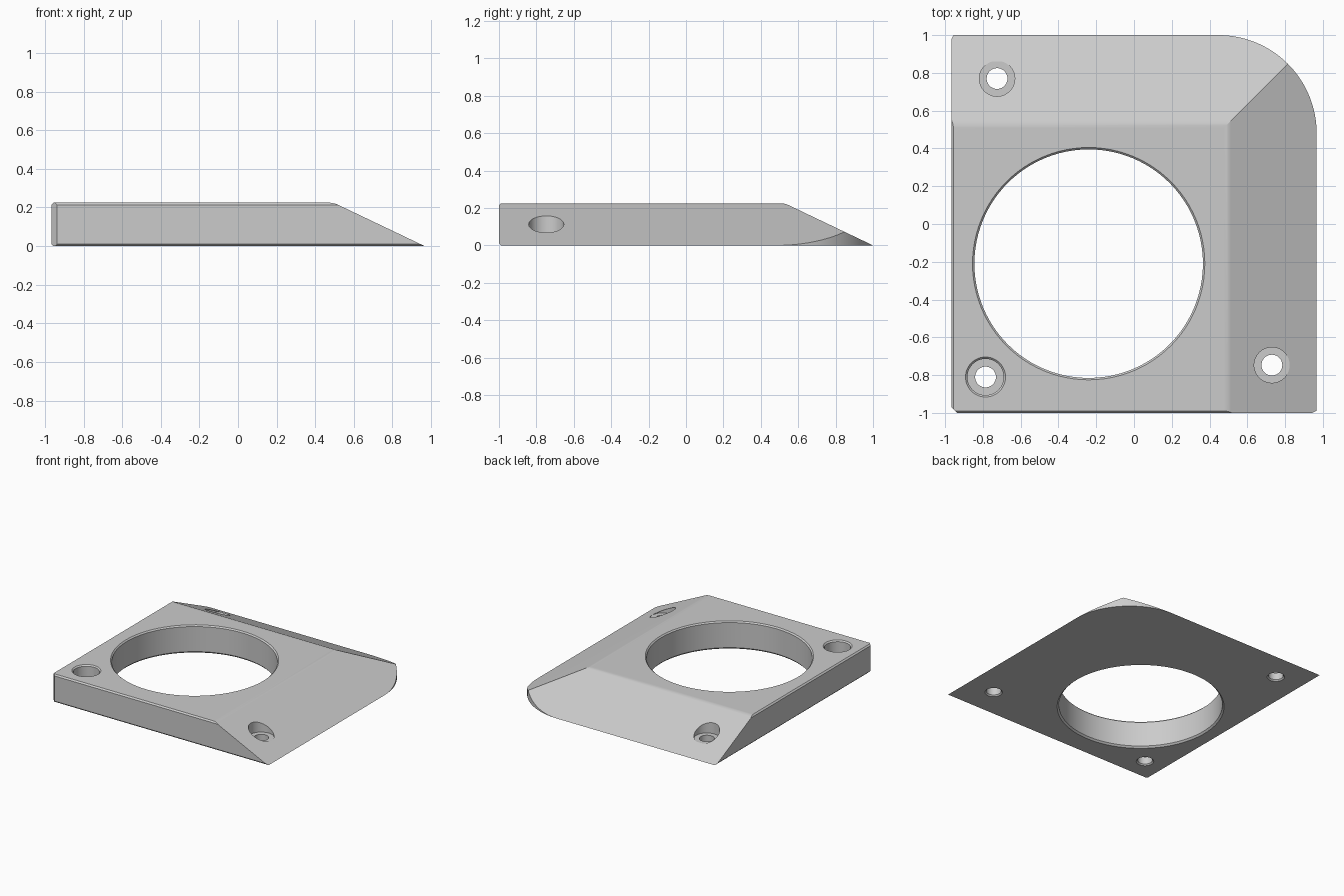
import bpy, bmesh, math
from mathutils import Vector

cube = bpy.data.objects.get("Cube")
if cube:
    bpy.data.objects.remove(cube, do_unlink=True)

HX, HY, H = 0.967, 1.0, 0.225     # half width, half depth, height
CORNER = 0.52                     # rounded corner radius
SLOPE = math.radians(25.5)        # ramp angle
CHAMFER = 0.011

grey = bpy.data.materials.new("light grey")
grey.use_nodes = True
colour = (0.6, 0.6, 0.6, 1)
grey.diffuse_color = colour
grey.node_tree.nodes["Principled BSDF"].inputs["Base Color"].default_value = colour


def add_object(name, bm):
    bmesh.ops.recalc_face_normals(bm, faces=bm.faces)
    mesh = bpy.data.meshes.new(name)
    bm.to_mesh(mesh)
    bm.free()
    mesh.materials.append(grey)
    obj = bpy.data.objects.new(name, mesh)
    bpy.context.collection.objects.link(obj)
    return obj


def slice_off(bm, point, normal):
    """Remove everything on the normal's side of a plane and cap the cut."""
    geom = bm.verts[:] + bm.edges[:] + bm.faces[:]
    cut = bmesh.ops.bisect_plane(bm, geom=geom, dist=1e-6, plane_co=point,
                                 plane_no=normal, clear_outer=True)["geom_cut"]
    edges = [e for e in cut if isinstance(e, bmesh.types.BMEdge)]
    bmesh.ops.contextual_create(bm, geom=edges)


def turned_cutter(name, x, y, profile, sides):
    """Solid of revolution from (radius, height) pairs, listed bottom to top."""
    bm = bmesh.new()
    rings = []
    for r, z in profile:
        angles = [math.tau * i / sides for i in range(sides)]
        rings.append([bm.verts.new((x + r * math.cos(a), y + r * math.sin(a), z))
                      for a in angles])
    for low, high in zip(rings, rings[1:]):
        for i in range(sides):
            j = (i + 1) % sides
            bm.faces.new((low[i], low[j], high[j], high[i]))
    bm.faces.new(rings[0])
    bm.faces.new(rings[-1])
    obj = add_object(name, bm)
    obj.hide_render = True
    return obj


# Plate outline with one rounded corner, extruded upwards
outline = [(-HX, HY), (-HX, -HY), (HX, -HY)]
for i in range(33):
    a = math.pi / 2 * i / 32
    outline.append((HX - CORNER * (1 - math.cos(a)), HY - CORNER * (1 - math.sin(a))))
bm = bmesh.new()
base = bm.faces.new([bm.verts.new((x, y, 0)) for x, y in outline])
top = bmesh.ops.extrude_face_region(bm, geom=[base], use_keep_orig=True)["geom"]
bmesh.ops.translate(bm, vec=(0, 0, H), verts=[v for v in top if isinstance(v, bmesh.types.BMVert)])
bmesh.ops.recalc_face_normals(bm, faces=bm.faces)

# Two ramps down to the left and back edges, softly rounded at the crest
blend = 0.025
radius = blend / math.tan(SLOPE / 2)
for axis, edge in ((Vector((1, 0, 0)), HX), (Vector((0, 1, 0)), HY)):
    crest = edge - H / math.tan(SLOPE)
    centre = axis * (crest - blend) + Vector((0, 0, H - radius))
    for step in range(1, 5):
        b = SLOPE * step / 4
        normal = axis * math.sin(b) + Vector((0, 0, math.cos(b)))
        slice_off(bm, centre + normal * radius, normal)

# Chamfers on the two upright sides and the corner between them
for side in (Vector((-HX, 0, 0)), Vector((0, -HY, 0))):
    out = side.normalized()
    for z, up in ((H, 1), (0, -1)):
        slice_off(bm, side - out * CHAMFER + Vector((0, 0, z)), out + Vector((0, 0, up)))
slice_off(bm, Vector((-HX + 0.03, -HY, 0)), Vector((-1, -1, 0)))
plate = add_object("ramped_plate", bm)

# Large opening, chamfered on both faces
opening = turned_cutter("opening_cutter", -0.24, -0.21, [
    (0.63, -0.012), (0.605, 0.013), (0.605, H - 0.01), (0.625, H + 0.01)], 96)

# Counterbored screw holes
screw = [(0.075, -0.01), (0.055, 0.01), (0.055, 0.067)]
plain_bore = screw + [(0.094, 0.067), (0.094, 0.3)]
chamfered_bore = screw + [(0.096, 0.067), (0.096, H - 0.01), (0.116, H + 0.01)]
cutters = [
    opening,
    turned_cutter("back_screw_cutter", -0.725, 0.77, plain_bore, 48),
    turned_cutter("left_screw_cutter", 0.73, -0.747, plain_bore, 48),
    turned_cutter("front_screw_cutter", -0.786, -0.81, chamfered_bore, 48),
]

bpy.ops.object.select_all(action="DESELECT")
bpy.context.view_layer.objects.active = plate
plate.select_set(True)
for cutter in cutters:
    mod = plate.modifiers.new(cutter.name, "BOOLEAN")
    mod.operation = "DIFFERENCE"
    mod.solver = "EXACT"
    mod.object = cutter
    bpy.ops.object.modifier_apply(modifier=mod.name)
    bpy.data.objects.remove(cutter, do_unlink=True)

# Smooth curved walls while keeping the flat faces clean
bpy.ops.object.shade_smooth_by_angle(angle=math.radians(12))
weighted = plate.modifiers.new("clean_shading", "WEIGHTED_NORMAL")
weighted.keep_sharp = True
